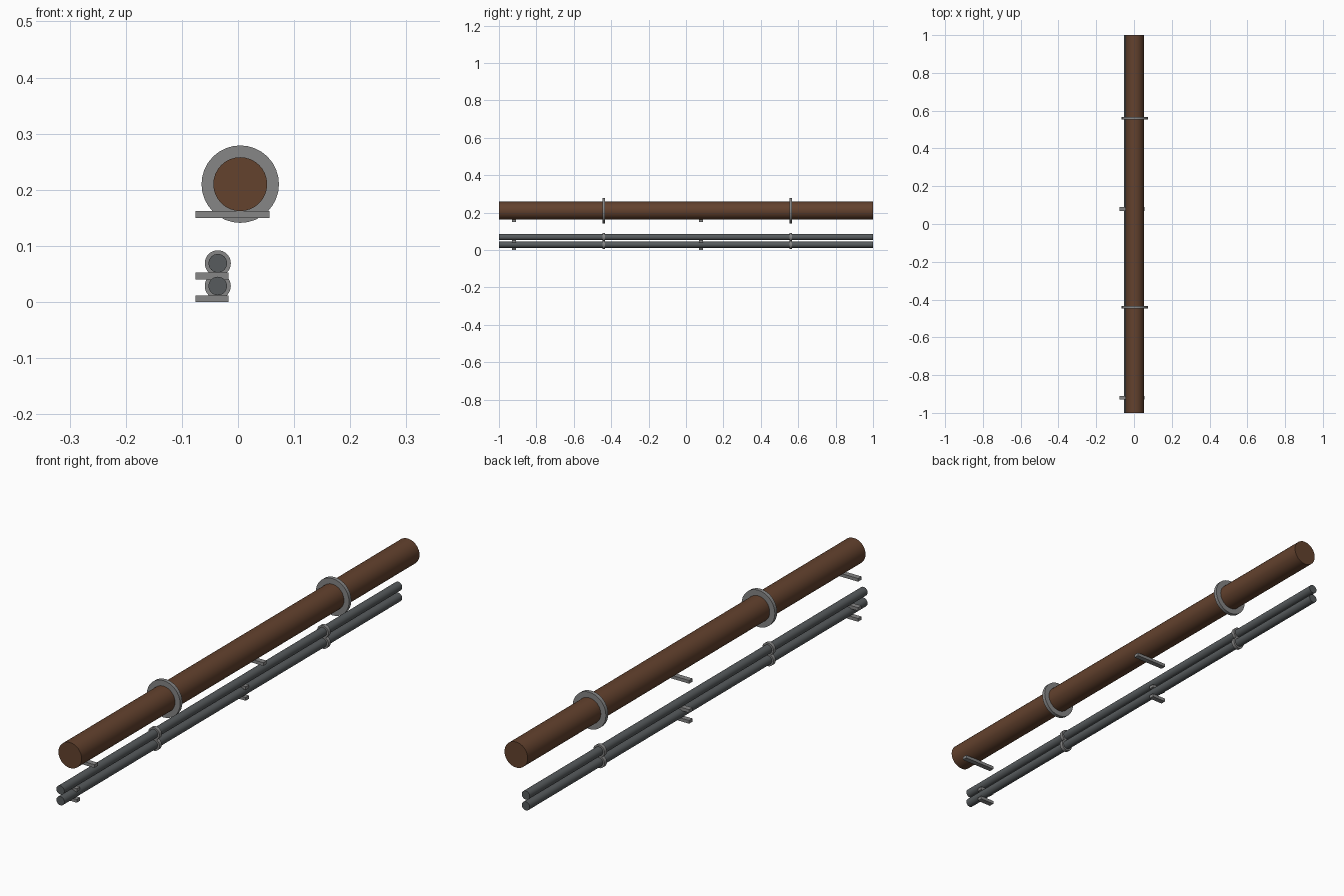
import bpy, math

if "Cube" in bpy.data.objects:
    bpy.data.objects.remove(bpy.data.objects["Cube"])


def material(name, rgb):
    m = bpy.data.materials.new(name)
    m.diffuse_color = (*rgb, 1)
    m.use_nodes = True
    m.node_tree.nodes["Principled BSDF"].inputs["Base Color"].default_value = m.diffuse_color
    return m


BROWN = material("rust_brown", (0.125, 0.054, 0.027))
DARK = material("dark_grey", (0.095, 0.105, 0.11))
GREY = material("metal_grey", (0.24, 0.24, 0.24))


def cylinder(name, x, y, z, radius, length, mat, sides=32):
    """Cylinder running along y."""
    bpy.ops.mesh.primitive_cylinder_add(vertices=sides, radius=radius, depth=length,
                                        location=(x, y, z),
                                        rotation=(math.pi / 2, 0, 0))
    o = bpy.context.object
    o.name = name
    o.data.materials.append(mat)
    bpy.ops.object.shade_smooth_by_angle(angle=math.radians(40))


def box(name, x0, x1, y, width, z0, z1, mat):
    bpy.ops.mesh.primitive_cube_add(size=1, location=((x0 + x1) / 2, y, (z0 + z1) / 2))
    o = bpy.context.object
    o.name = name
    o.scale = (x1 - x0, width, z1 - z0)
    o.data.materials.append(mat)


# name, x, z, pipe radius, flange radius, bracket right end, bracket top, colour
PIPES = [
    ("main_pipe", 0.004, 0.210, 0.048, 0.069, 0.056, 0.162, BROWN),
    ("upper_small_pipe", -0.036, 0.069, 0.0165, 0.0232, -0.017, 0.0525, DARK),
    ("lower_small_pipe", -0.036, 0.0285, 0.0165, 0.0232, -0.017, 0.012, DARK),
]

for name, x, z, r, flange_r, right, top, mat in PIPES:
    cylinder(name, x, 0, z, r, 2.0, mat)
    # joint flanges and wall brackets repeat every metre
    for i, offset in enumerate((-1, 0), 1):
        cylinder(f"{name}_flange_{i}", x, 0.56 + offset, z, flange_r, 0.014, GREY)
        box(f"{name}_bracket_{i}", -0.076, right, 0.08 + offset, 0.02,
            top - 0.012, top, GREY)
